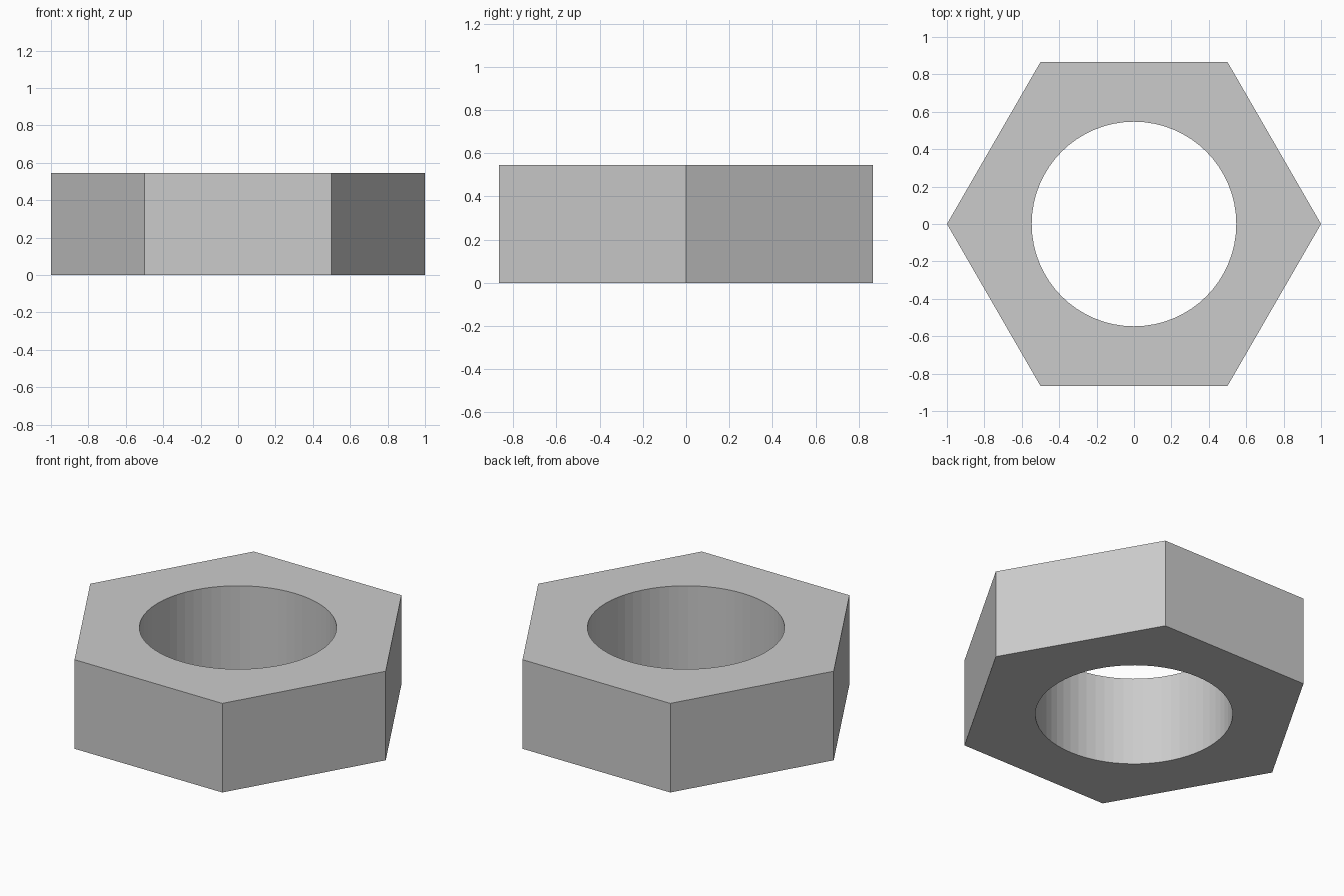
import bpy

if "Cube" in bpy.data.objects:
    bpy.data.objects.remove(bpy.data.objects["Cube"])

HEIGHT = 0.545
HOLE_RADIUS = 0.547


def prism(name, sides, radius, bottom, top, turn=0.0):
    """Upright prism standing between two heights."""
    bpy.ops.mesh.primitive_cylinder_add(
        vertices=sides, radius=radius, depth=top - bottom,
        location=(0, 0, (top + bottom) / 2), rotation=(0, 0, turn))
    obj = bpy.context.object
    obj.name = name
    bpy.ops.object.transform_apply(location=True, rotation=True, scale=True)
    return obj


# Round bore cutter
bore = prism("bore_cutter", 64, HOLE_RADIUS, -0.2, HEIGHT + 0.2)
bore.hide_render = True

# Six-sided body, corners pointing along x
nut = prism("hex_nut", 6, 1.0, 0.0, HEIGHT, turn=1.5707963268)

# Cut the bore through the body
cut = nut.modifiers.new("bore", 'BOOLEAN')
cut.operation = 'DIFFERENCE'
cut.solver = 'EXACT'
cut.object = bore
bpy.context.view_layer.objects.active = nut
bpy.ops.object.modifier_apply(modifier=cut.name)
bpy.data.objects.remove(bore)
